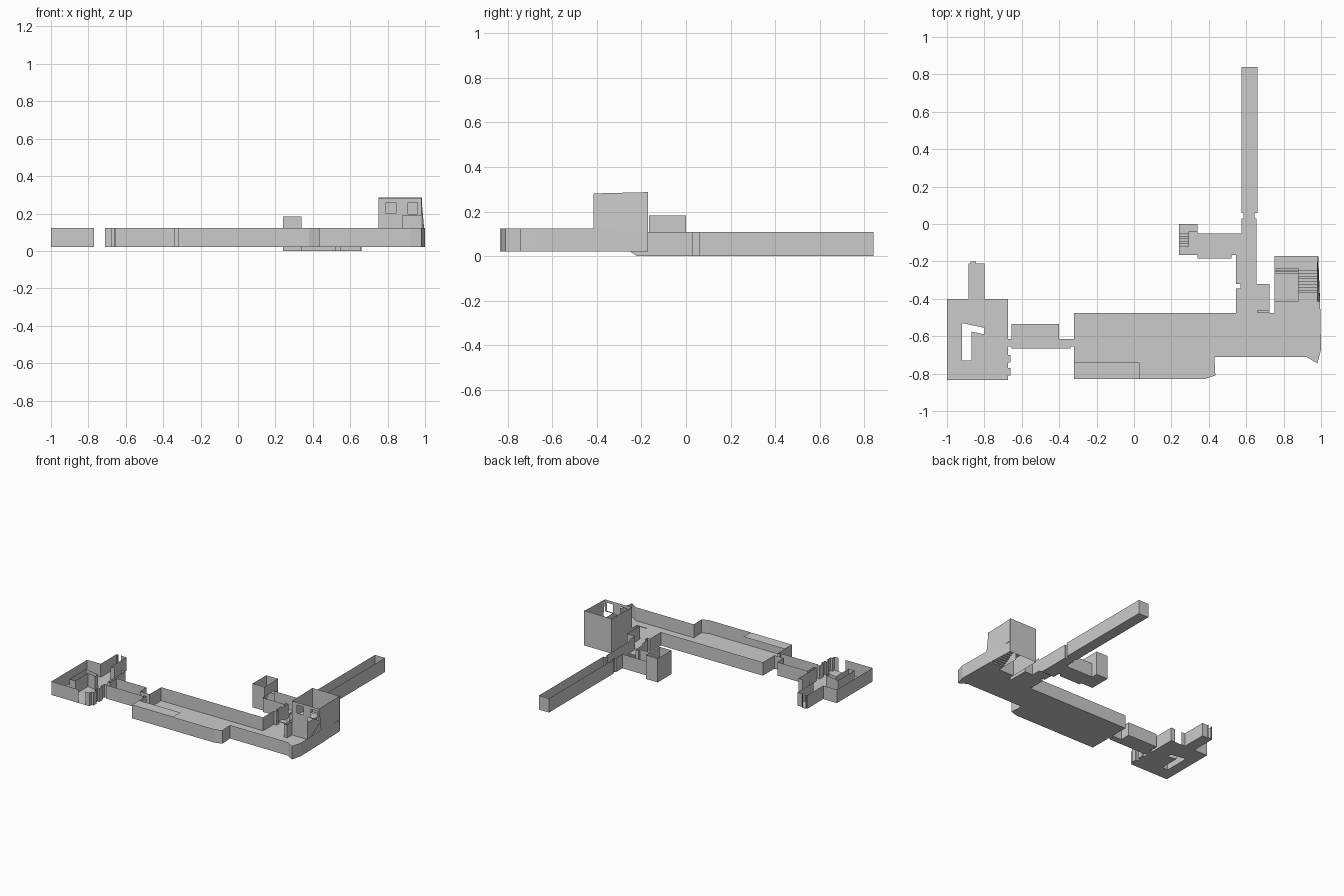
import bpy, bmesh
from mathutils import Vector

if "Cube" in bpy.data.objects:
    bpy.data.objects.remove(bpy.data.objects["Cube"])


def new_object(name, bm):
    bmesh.ops.remove_doubles(bm, verts=bm.verts, dist=0.0005)
    me = bpy.data.meshes.new(name)
    bm.to_mesh(me)
    bm.free()
    ob = bpy.data.objects.new(name, me)
    bpy.context.collection.objects.link(ob)
    return ob


def quads(name, faces):
    bm = bmesh.new()
    for f in faces:
        bm.faces.new([bm.verts.new(p) for p in f])
    return new_object(name, bm)


def room(name, pts, z0, z1, gaps=(), hole=None):
    """Floor plan with thin walls; edges listed in gaps stay open."""
    bm = bmesh.new()
    edges = []
    for ring in [pts] + ([hole] if hole else []):
        vs = [bm.verts.new((x, y, z0)) for x, y in ring]
        edges += [bm.edges.new((vs[i - 1], vs[i])) for i in range(len(vs))]
    bmesh.ops.triangle_fill(bm, edges=edges, use_beauty=True, normal=(0, 0, 1))
    for ring, skip in [(pts, gaps)] + ([(hole, ())] if hole else []):
        for i, (x, y) in enumerate(ring):
            if i in skip:
                continue
            u, v = ring[(i + 1) % len(ring)]
            bm.faces.new([bm.verts.new(p) for p in
                          ((x, y, z0), (x, y, z1), (u, v, z1), (u, v, z0))])
    return new_object(name, bm)


def stairs(name, x0, x1, y0, y1, z0, z1, n):
    """Zigzag strip of treads and risers running along y."""
    prof = [(y0, z0)]
    for i in range(n):
        z = z0 + (z1 - z0) * (i + 1) / n
        prof += [(y0 + (y1 - y0) * i / n, z), (y0 + (y1 - y0) * (i + 1) / n, z)]
    return quads(name, [[(x0, *a), (x1, *a), (x1, *b), (x0, *b)]
                        for a, b in zip(prof, prof[1:])])


def flat(x0, x1, y0, y1, z):
    return [(x0, y0, z), (x1, y0, z), (x1, y1, z), (x0, y1, z)]


def front(x0, x1, z0, z1, y):
    return [(x0, y, z0), (x1, y, z0), (x1, y, z1), (x0, y, z1)]


def window_wall(x0, x1, z0, z1, a, b, c, d, y):
    """Wall facing the front, pierced by window a..b, c..d."""
    return [front(x0, a, z0, z1, y), front(b, x1, z0, z1, y),
            front(a, b, z0, c, y), front(a, b, d, z1, y)]


LOW, TOP = 0.02, 0.123

# West room, its alcoves, north passage and link corridor
room("west_wing", [
    (-1, -.835), (-.77, -.835), (-.71, -.835), (-.675, -.835),
    (-.675, -.81), (-.66, -.81), (-.66, -.77), (-.675, -.77),
    (-.675, -.74), (-.66, -.74), (-.66, -.70), (-.675, -.70),
    (-.675, -.655), (-.655, -.655), (-.655, -.665), (-.34, -.665),
    (-.34, -.655), (-.32, -.655), (-.32, -.615), (-.40, -.615),
    (-.40, -.535), (-.655, -.535), (-.655, -.615), (-.675, -.615),
    (-.675, -.40), (-.71, -.40), (-.77, -.40), (-.80, -.40),
    (-.80, -.21), (-.845, -.21), (-.845, -.20), (-.875, -.20),
    (-.875, -.21), (-.885, -.21), (-.885, -.40), (-1, -.40)],
    LOW, TOP, gaps=(1, 17, 25, 30),
    hole=[(-.92, -.53), (-.80, -.555), (-.80, -.59), (-.87, -.575),
          (-.87, -.73), (-.92, -.73)])

# Main hall with the side room to its north
room("main_hall", [
    (-.32, -.655), (-.32, -.828), (.38, -.828), (.435, -.81), (.43, -.71),
    (.92, -.71), (.98, -.745), (1, -.67), (.995, -.415), (.88, -.415),
    (.75, -.415), (.75, -.475), (.725, -.475), (.725, -.32), (.655, -.32),
    (.655, -.25), (.545, -.25), (.545, -.32), (.57, -.32), (.57, -.345),
    (.545, -.345), (.545, -.475), (-.32, -.475), (-.32, -.615)],
    LOW, TOP, gaps=(8, 9, 15, 23))
quads("gallery_roof", [flat(-.32, .03, -.828, -.74, TOP)])
quads("door_head", [flat(.66, .725, -.475, -.46, TOP)])

# Steps down to the lower north corridor
stairs("lower_steps", .545, .655, -.22, -.25, 0, LOW, 4)
quads("lower_step_walls", [
    [(x, -.25, LOW), (x, -.22, 0), (x, -.22, .108), (x, -.25, .108)]
    for x in (.545, .655)])

# Lower north corridor with its west branch
room("north_corridor", [
    (.655, -.22), (.655, .03), (.645, .03), (.645, .06), (.66, .06),
    (.66, .84), (.575, .84), (.575, .06), (.585, .06), (.585, .03),
    (.575, .03), (.575, -.05), (.34, -.05), (.34, -.165), (.34, -.185),
    (.52, -.185), (.52, -.165), (.545, -.165), (.545, -.22)],
    0, .108, gaps=(12, 18))

# Small stair room at the end of the branch
room("stair_room", [(.24, -.165), (.34, -.165), (.34, -.05), (.34, 0), (.24, 0)],
     0, .183, gaps=(1,))
quads("stair_room_lintel", [[(.34, -.165, .108), (.34, -.05, .108),
                             (.34, -.05, .183), (.34, -.165, .183)]])
stairs("stair_room_steps", .24, .295, -.12, -.04, 0, .08, 6)
quads("stair_room_landing", [flat(.24, .34, -.04, 0, .08)])

# Stair tower: shell is open below, east wall leans out at the foot
H = .287
quads("tower_walls", [
    front(.75, .985, LOW, H, -.17),
    [(.75, -.415, LOW), (.75, -.17, LOW), (.75, -.17, H), (.75, -.415, .281)],
    [(.995, -.415, LOW), (.985, -.17, LOW), (.98, -.17, .105), (.995, -.415, TOP)],
    [(.995, -.415, TOP), (.98, -.17, .105), (.98, -.17, H), (.978, -.415, .281)]])
quads("tower_front",
      window_wall(.75, .88, LOW, .281, .79, .845, .20, .26, -.415)
      + window_wall(.88, .98, .19, .281, .91, .96, .197, .26, -.415))

# Two flights around a landing inside the tower
stairs("tower_lower_flight", .88, .985, -.37, -.235, LOW, .105, 9)
quads("tower_landing", [
    flat(.75, .985, -.235, -.17, .105),
    flat(.88, .995, -.415, -.37, LOW),
    [(.88, -.415, LOW), (.88, -.235, LOW), (.88, -.235, .15), (.88, -.415, .15)]])
stairs("tower_upper_flight", .75, .88, -.235, -.275, .105, .15, 4)
quads("tower_platform", [flat(.75, .88, -.415, -.275, .15)])
